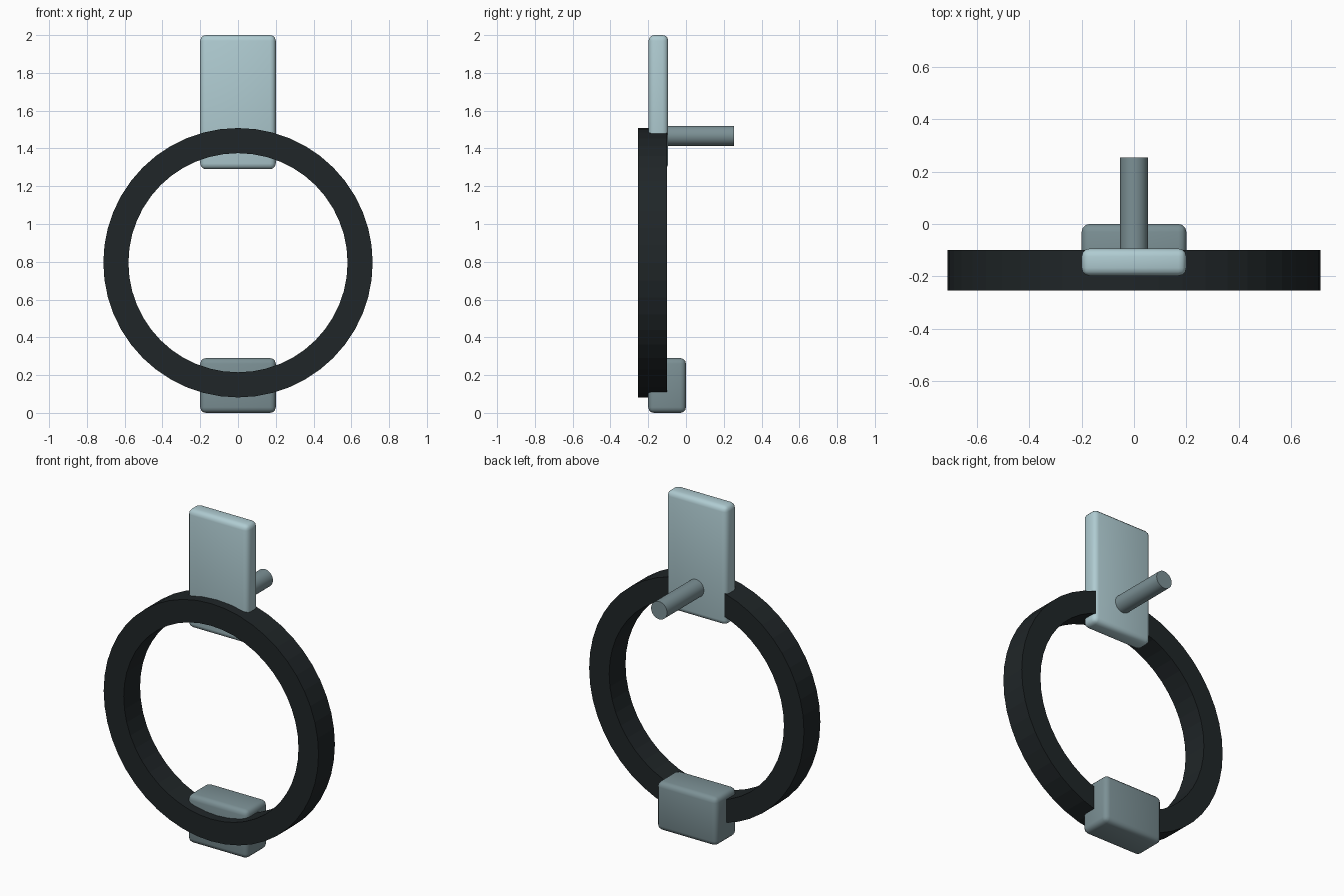
import bpy, math
from math import sin, cos, pi

if "Cube" in bpy.data.objects:
    bpy.data.objects.remove(bpy.data.objects["Cube"])

def material(name, rgb):
    m = bpy.data.materials.new(name)
    m.diffuse_color = (*rgb, 1)
    m.use_nodes = True
    m.node_tree.nodes["Principled BSDF"].inputs["Base Color"].default_value = m.diffuse_color
    return m

light = material("light_metal", (0.43, 0.60, 0.64))
dark = material("dark_metal", (0.20, 0.28, 0.30))
black = material("black_rubber", (0.014, 0.019, 0.021))

def finish(ob, name, mat):
    ob.name = name
    ob.data.materials.append(mat)
    bpy.ops.object.shade_smooth_by_angle(angle=math.radians(30))

def rounded_box(name, lo, hi, bevel, mat):
    mid = [(a + b) / 2 for a, b in zip(lo, hi)]
    bpy.ops.mesh.primitive_cube_add(size=1, location=mid)
    ob = bpy.context.object
    ob.scale = [b - a for a, b in zip(lo, hi)]
    bpy.ops.object.transform_apply(location=False, rotation=False, scale=True)
    mod = ob.modifiers.new("rounding", 'BEVEL')
    mod.width, mod.segments = bevel, 3
    bpy.ops.object.modifier_apply(modifier=mod.name)
    finish(ob, name, mat)

def ring(name, z, outer, inner, y0, y1, sides, mat):
    # rectangular section swept around the y axis
    section = [(outer, y0), (outer, y1), (inner, y1), (inner, y0)]
    verts, faces = [], []
    for i in range(sides):
        a = 2 * pi * i / sides
        verts += [(r * sin(a), y, z + r * cos(a)) for r, y in section]
        j = (i + 1) % sides
        for k in range(4):
            n = (k + 1) % 4
            faces.append((4*i + k, 4*i + n, 4*j + n, 4*j + k))
    me = bpy.data.meshes.new(name)
    me.from_pydata(verts, [], faces)
    ob = bpy.data.objects.new(name, me)
    bpy.context.collection.objects.link(ob)
    bpy.context.view_layer.objects.active = ob
    bpy.ops.object.select_all(action='DESELECT')
    ob.select_set(True)
    bpy.ops.object.mode_set(mode='EDIT')
    bpy.ops.mesh.select_all(action='SELECT')
    bpy.ops.mesh.normals_make_consistent(inside=False)
    bpy.ops.object.mode_set(mode='OBJECT')
    ob.name = name
    ob.data.materials.append(mat)

# Upper hanging plate and lower weight
rounded_box("upper_plate", (-0.2, -0.198, 1.29), (0.2, -0.094, 2.0), 0.03, light)
rounded_box("lower_block", (-0.2, -0.2, 0.0), (0.2, 0.0, 0.29), 0.03, dark)

# Main ring
ring("ring", 0.795, 0.713, 0.58, -0.255, -0.1, 48, black)

# Peg behind the plate
bpy.ops.mesh.primitive_cylinder_add(vertices=32, radius=0.053, depth=0.375,
                                    location=(0, 0.0675, 1.467), rotation=(pi / 2, 0, 0))
finish(bpy.context.object, "peg", dark)
